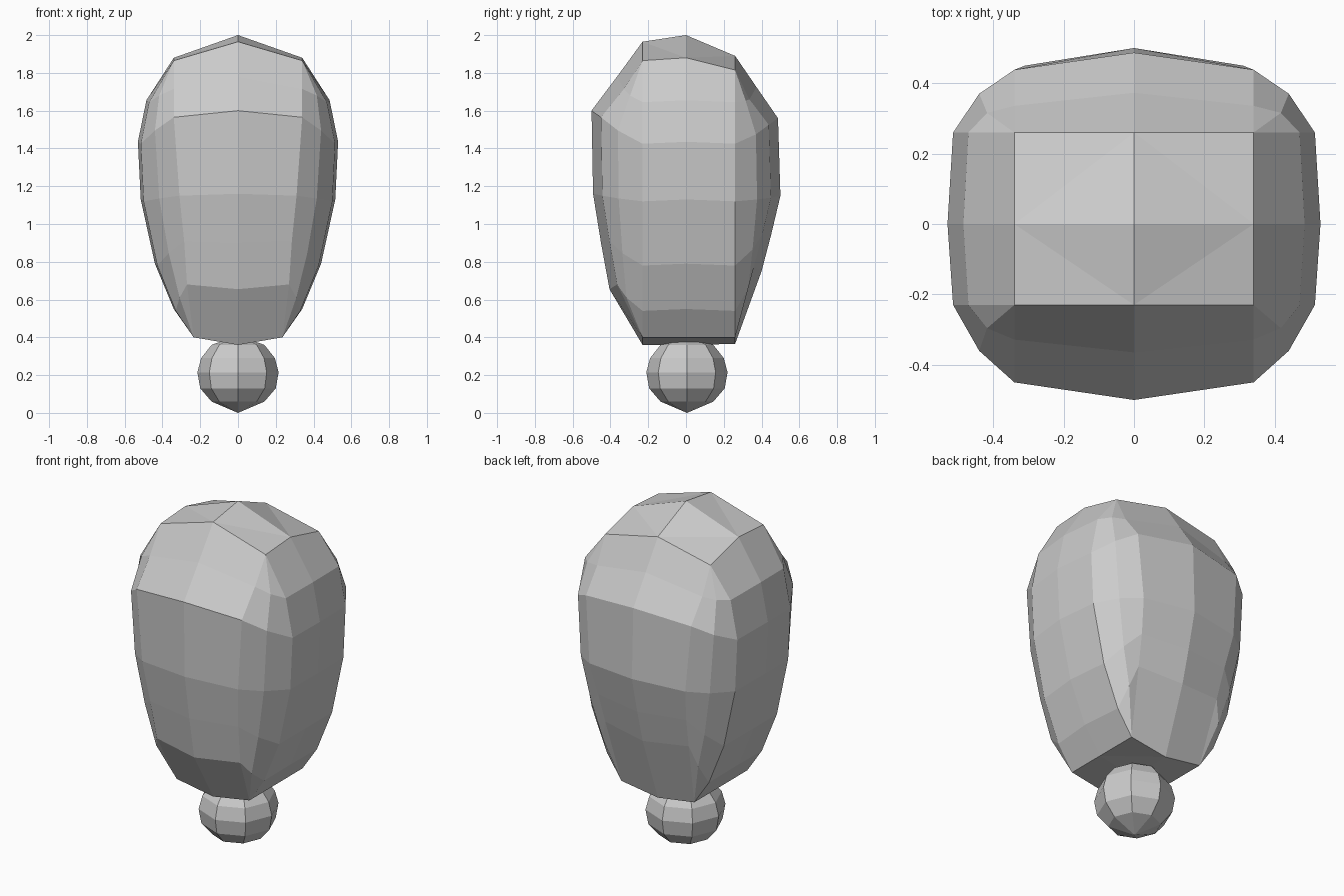
import bpy, bmesh, math
from mathutils import Vector

if "Cube" in bpy.data.objects:
    bpy.data.objects.remove(bpy.data.objects["Cube"], do_unlink=True)

grey = bpy.data.materials.new("plain grey")
grey.use_nodes = True
colour = (0.6, 0.6, 0.6, 1)
grey.diffuse_color = colour
grey.node_tree.nodes["Principled BSDF"].inputs["Base Color"].default_value = colour

SIDE_FRONT, SIDE_BACK = -0.23, 0.26


def finish(name, bm):
    bmesh.ops.remove_doubles(bm, verts=bm.verts, dist=0.001)
    bmesh.ops.recalc_face_normals(bm, faces=bm.faces)
    mesh = bpy.data.meshes.new(name)
    bm.to_mesh(mesh)
    bm.free()
    mesh.materials.append(grey)
    obj = bpy.data.objects.new(name, mesh)
    bpy.context.collection.objects.link(obj)
    return obj


def skin(bm, rings, closed=False):
    # Join neighbouring rings, dropping repeated corners
    count = len(rings[0])
    for low, high in zip(rings, rings[1:]):
        for i in range(count if closed else count - 1):
            j = (i + 1) % count
            corners = []
            for p in (low[i], low[j], high[j], high[i]):
                if all((p - q).length > 0.001 for q in corners):
                    corners.append(p)
            if len(corners) > 2:
                bm.faces.new([bm.verts.new(p) for p in corners])


def half_ring(side_x, side_z, edge_x, edge_lift, front_y, front_z, back_y, back_z):
    # Front centre, front edge, corner, side, corner, back edge, back centre
    def quarter(y, z, side_y):
        edge = Vector((edge_x, y * 0.9, z + edge_lift))
        side = Vector((side_x * 0.97, side_y, side_z - 0.01))
        corner = (edge + side) / 2
        corner.x *= 1.03
        corner.y *= 1.06
        return [Vector((0, y, z)), edge, corner, side]
    front = quarter(front_y, front_z, SIDE_FRONT)
    back = quarter(back_y, back_z, SIDE_BACK)
    return front + [Vector((side_x, 0, side_z))] + back[::-1]


def cap_ring(x, side_z, front_z, back_z, front_corner_z, back_corner_z):
    # Rectangular end ring whose corner columns meet in one point
    front = Vector((x, SIDE_FRONT, front_corner_z))
    back = Vector((x, SIDE_BACK, back_corner_z))
    return ([Vector((0, SIDE_FRONT, front_z))] + [front] * 3
            + [Vector((x, 0, side_z))] + [back] * 3
            + [Vector((0, SIDE_BACK, back_z))])


def cap(bm, ring, z):
    centre = Vector((0, 0, z))
    for middle, corner in ((ring[0], ring[1]), (ring[8], ring[7])):
        for tri in ((middle, corner, ring[4]), (centre, middle, ring[4])):
            bm.faces.new([bm.verts.new(p) for p in tri])


# Faceted head, built as one half and mirrored
top = cap_ring(0.34, 1.88, 1.965, 1.89, 1.865, 1.815)
bottom = cap_ring(0.235, 0.4, 0.36, 0.365, 0.4, 0.4)
rings = [
    top,
    half_ring(0.485, 1.655, 0.34, -0.065, -0.365, 1.78, 0.373, 1.725),
    half_ring(0.53, 1.435, 0.34, -0.035, -0.5, 1.6, 0.487, 1.56),
    half_ring(0.515, 1.13, 0.31, -0.01, -0.492, 1.16, 0.5, 1.15),
    half_ring(0.44, 0.79, 0.285, 0.01, -0.45, 0.9, 0.45, 0.94),
    half_ring(0.34, 0.55, 0.27, 0.025, -0.405, 0.655, 0.4, 0.75),
    bottom,
]
bm = bmesh.new()
skin(bm, rings)
cap(bm, top, 2.0)
cap(bm, bottom, 0.36)
head = finish("head", bm)
mirror = head.modifiers.new("mirror", "MIRROR")
mirror.use_axis[0] = True
mirror.use_clip = True

# Faceted ball under the head
profile = [(0, 0), (0.14, 0.06), (0.2, 0.13), (0.215, 0.215),
           (0.195, 0.29), (0.14, 0.36), (0, 0.41)]
ball_rings = []
for radius, z in profile:
    ring = []
    for i in range(8):
        angle = math.tau * i / 8
        ring.append(Vector((radius * math.cos(angle),
                            0.005 + radius * math.sin(angle), z)))
    ball_rings.append(ring)
bm = bmesh.new()
skin(bm, ball_rings, closed=True)
finish("neck_ball", bm)
